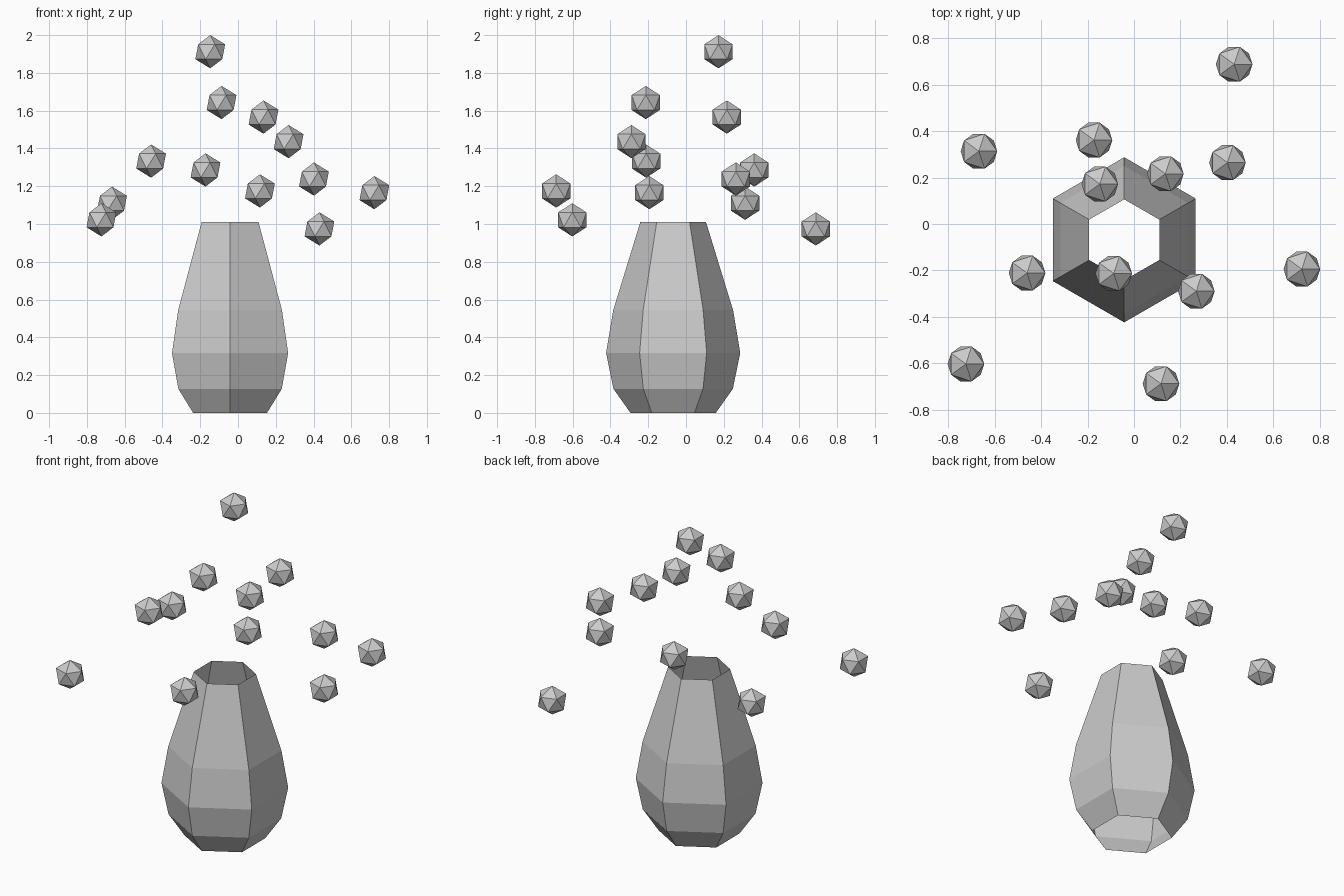
import bpy, bmesh, math

if "Cube" in bpy.data.objects:
    bpy.data.objects.remove(bpy.data.objects["Cube"])

# Open six-sided vase: (radius, height) profile, no floor or lid
PROFILE = [(0.226, 0.0), (0.316, 0.127), (0.355, 0.317), (0.317, 0.545), (0.174, 1.01)]
SIDES = 6
CENTRE = (-0.042, -0.068)

# Floating icosahedron centres
BALL_RADIUS = 0.088
BALLS = [
    (0.431, 0.687, 0.974), (-0.667, 0.313, 1.11), (-0.172, 0.361, 1.286),
    (0.135, 0.216, 1.566), (0.402, 0.264, 1.238), (-0.147, 0.172, 1.912),
    (-0.46, -0.211, 1.333), (-0.087, -0.213, 1.643), (0.268, -0.289, 1.436),
    (0.722, -0.194, 1.166), (-0.723, -0.602, 1.022), (0.116, -0.687, 1.175),
]


def add_object(name, bm, location):
    mesh = bpy.data.meshes.new(name)
    bm.to_mesh(mesh)
    bm.free()
    obj = bpy.data.objects.new(name, mesh)
    obj.location = location
    bpy.context.collection.objects.link(obj)
    return obj


# Vase shell
bm = bmesh.new()
rings = []
for r, z in PROFILE:
    angles = [math.pi / 2 + 2 * math.pi * i / SIDES for i in range(SIDES)]
    rings.append([bm.verts.new((r * math.cos(a), r * math.sin(a), z)) for a in angles])
for low, high in zip(rings, rings[1:]):
    for i in range(SIDES):
        j = (i + 1) % SIDES
        bm.faces.new((low[i], low[j], high[j], high[i]))
add_object("vase", bm, (*CENTRE, 0))

# Blossoms floating above the vase
for n, position in enumerate(BALLS, 1):
    bm = bmesh.new()
    bmesh.ops.create_icosphere(bm, subdivisions=1, radius=BALL_RADIUS)
    add_object(f"blossom_{n:02d}", bm, position)
